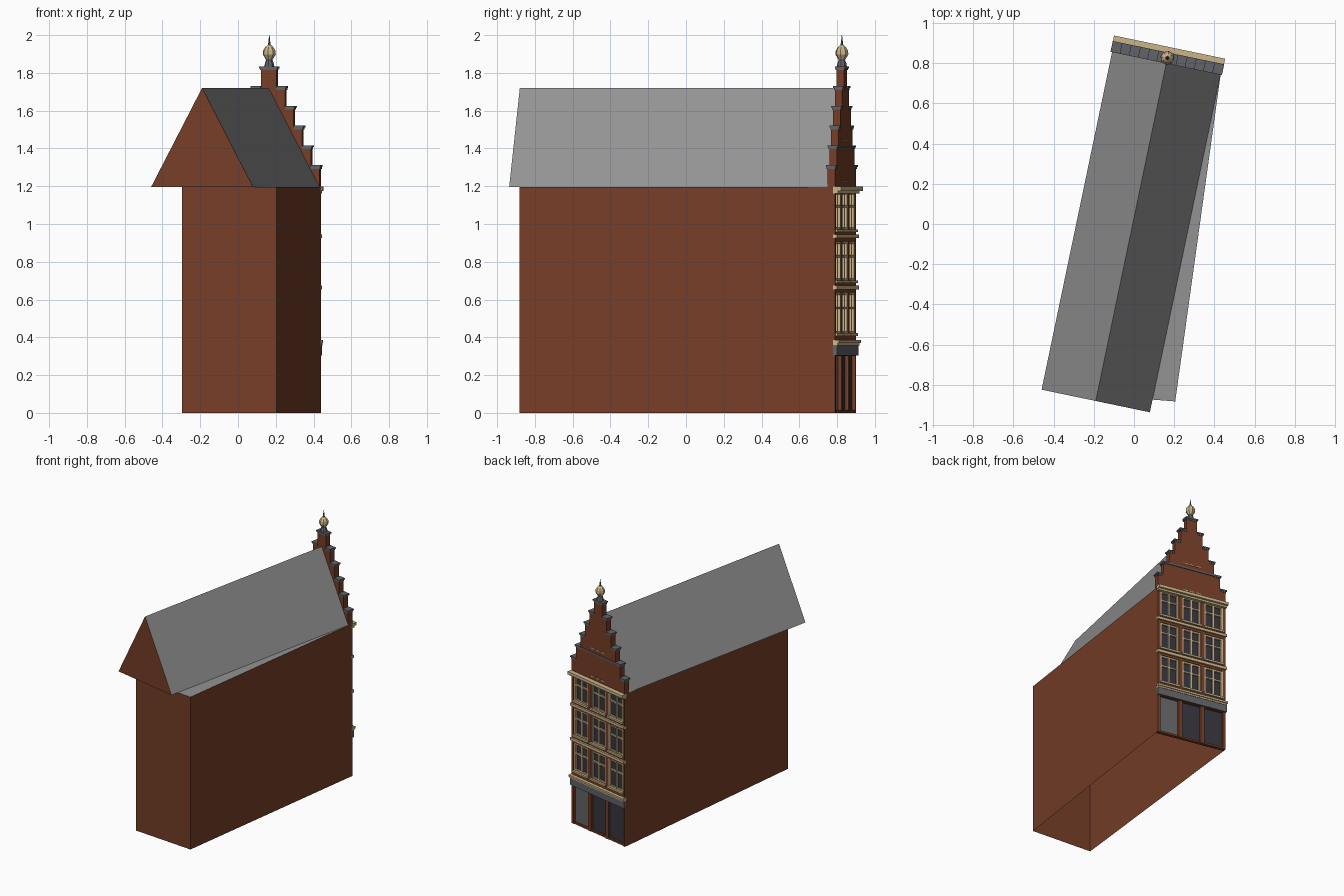
import bpy, bmesh, math
from mathutils import Matrix, Vector

if "Cube" in bpy.data.objects:
    bpy.data.objects.remove(bpy.data.objects["Cube"])


def material(name, rgb):
    m = bpy.data.materials.new(name)
    m.diffuse_color = (*rgb, 1)
    m.use_nodes = True
    m.node_tree.nodes["Principled BSDF"].inputs["Base Color"].default_value = m.diffuse_color
    return m


BRICK = material("red brick", (0.18, 0.048, 0.02))
ROOF = material("roof grey", (0.29, 0.29, 0.295))
STONE = material("sandstone", (0.60, 0.46, 0.25))
SLATE = material("blue grey stone", (0.12, 0.125, 0.14))
GLASS = material("dark glass", (0.035, 0.036, 0.046))
DOOR = material("door grey", (0.13, 0.13, 0.13))

# Street facade frame: x along the facade, y outward, turned and moved to its place
FACADE = Matrix.Translation((0.17, 0.845, 0)) @ Matrix.Rotation(math.radians(-11.8), 4, 'Z')
HW = 0.275                      # half facade width
EAVES = 1.195
BAYS = (-0.18, 0.0, 0.18)
FLOORS = ((0.422, 0.637), (0.702, 0.907), (0.972, 1.168))


def finish(bm, name, mats, frame=True):
    if frame:
        bm.transform(FACADE)
    me = bpy.data.meshes.new(name)
    bm.to_mesh(me)
    bm.free()
    for m in mats:
        me.materials.append(m)
    ob = bpy.data.objects.new(name, me)
    bpy.context.collection.objects.link(ob)
    return ob


def boxes(name, mat, items):
    """One object from boxes (x0, x1, y0, y1, z0, z1) in the facade frame."""
    bm = bmesh.new()
    for x0, x1, y0, y1, z0, z1 in items:
        m = Matrix.Translation(((x0 + x1) / 2, (y0 + y1) / 2, (z0 + z1) / 2)) \
            @ Matrix.Diagonal((x1 - x0, y1 - y0, z1 - z0, 1))
        bmesh.ops.create_cube(bm, size=1, matrix=m)
    return finish(bm, name, [mat])


def prism(name, profile, y0, y1, mats):
    """Extrude an x-z profile along the facade depth; returns the bmesh object."""
    bm = bmesh.new()
    f = bm.faces.new([bm.verts.new((x, y0, z)) for x, z in profile])
    ext = bmesh.ops.extrude_face_region(bm, geom=[f])
    bmesh.ops.translate(bm, vec=(0, y1 - y0, 0),
                        verts=[v for v in ext["geom"] if isinstance(v, bmesh.types.BMVert)])
    bmesh.ops.recalc_face_normals(bm, faces=bm.faces)
    for f in bm.faces:          # sloping faces take the second material
        if len(mats) > 1 and f.normal.z > 0.1:
            f.material_index = 1
    return finish(bm, name, mats)


# House body: irregular plan, open below, grey flat top
bm = bmesh.new()
plan = [FACADE @ Vector((-HW, -0.03, 0)), Vector((-0.297, -0.842, 0)),
        Vector((0.205, -0.882, 0)), FACADE @ Vector((HW, -0.03, 0))]
low = [bm.verts.new(p) for p in plan]
top = [bm.verts.new((p.x, p.y, EAVES)) for p in plan]
for i in range(4):
    j = (i + 1) % 4
    bm.faces.new((low[i], low[j], top[j], top[i]))
bm.faces.new(top).material_index = 1
bmesh.ops.recalc_face_normals(bm, faces=bm.faces)
finish(bm, "house_body", [BRICK, ROOF], frame=False)

# Gabled roof
prism("roof", [(-HW, 1.197), (HW, 1.197), (0, 1.72)], -0.04, -1.762, [BRICK, ROOF])

# Facade piers and spandrels around the openings
edges = [-HW] + [c + s * 0.075 for c in BAYS for s in (-1, 1)] + [HW]
wall = [(edges[i], edges[i + 1], -0.03, 0, 0, EAVES) for i in (0, 2, 4, 6)]
levels = [0.30, FLOORS[0][0], FLOORS[0][1], FLOORS[1][0], FLOORS[1][1], FLOORS[2][0], FLOORS[2][1], EAVES]
for c in BAYS:
    wall += [(c - 0.075, c + 0.075, -0.03, 0, levels[k], levels[k + 1]) for k in (0, 2, 4, 6)]
    wall.append((c - 0.075, c + 0.075, -0.03, -0.004, 0, 0.014))
boxes("facade_wall", BRICK, wall)

# Windows: glass, stone frame with cross bars, projecting sill
glass, frames, sills = [], [], []
for z0, z1 in FLOORS:
    bar = z0 + 0.62 * (z1 - z0)
    for c in BAYS:
        glass.append((c - 0.075, c + 0.075, -0.026, -0.018, z0, z1))
        for x, w in ((-0.068, 0.007), (0, 0.007), (0.068, 0.007)):
            frames.append((c + x - w, c + x + w, -0.026, -0.004, z0, z1))
        for z, h in ((z0 + 0.005, 0.005), (bar, 0.006), (z1 - 0.006, 0.006)):
            frames.append((c - 0.075, c + 0.075, -0.026, -0.006, z - h, z + h))
        sills.append((c - 0.082, c + 0.082, -0.02, 0.011, z0 - 0.014, z0))
boxes("window_glass", GLASS, glass)
boxes("window_frames", STONE, frames)
boxes("window_sills", STONE, sills)

# Shopfront: two dark panes and a grey door bay
boxes("shop_glass", GLASS, [(c - 0.075, c + 0.075, -0.026, -0.018, 0.014, 0.30) for c in BAYS[:2]])
boxes("shop_door", DOOR, [(BAYS[2] - 0.075, BAYS[2] + 0.075, -0.026, -0.018, 0.014, 0.30)])
boxes("shop_fascia", SLATE, [(-HW - 0.004, HW + 0.004, -0.01, 0.012, 0.303, 0.36)])

# Stone cornices
boxes("cornices", STONE, [
    (-HW - 0.004, HW + 0.004, -0.01, 0.016, 0.358, 0.37),
    (-HW - 0.007, HW + 0.007, -0.01, 0.024, 0.37, 0.385),
    (-HW - 0.004, HW + 0.004, -0.01, 0.013, 0.653, 0.675),
    (-HW - 0.004, HW + 0.004, -0.01, 0.013, 0.925, 0.945),
    (-HW - 0.003, HW + 0.003, -0.01, 0.018, 1.162, 1.176),
    (-HW - 0.007, HW + 0.007, -0.01, 0.035, 1.176, 1.198)])

# Stepped gable and its copings
widths = [HW - 0.0466 * i for i in range(6)]
heights = [1.302 + 0.1045 * i for i in range(6)]
right = [(HW, EAVES)]
for i, (w, h) in enumerate(zip(widths, heights)):
    right.append((w, h))
    if i < 5:
        right.append((widths[i + 1], h))
prism("stepped_gable", right + [(-x, z) for x, z in reversed(right)], 0, -0.04, [BRICK])
caps = []
for i, (w, h) in enumerate(zip(widths, heights)):
    spans = [(widths[i + 1], w + 0.004)] if i < 5 else [(-w - 0.004, w + 0.004)]
    for a, b in spans:
        for s in ((1, -1) if i < 5 else (1,)):
            for grow, z0, z1 in ((0, h - 0.010, h), (0.004, h, h + 0.010)):
                lo, hi = (a, b + grow) if i < 5 else (a - grow, b + grow)
                x0, x1 = sorted((s * lo, s * hi))
                caps.append((x0, x1, -0.044 - grow, 0.003 + grow, z0, z1))
boxes("gable_copings", SLATE, caps)

# Gable string course and small stone blocks
boxes("gable_string_course", SLATE, [(-widths[1], widths[1], -0.01, 0.006, 1.402, 1.414)])
boxes("gable_blocks", STONE,
      [(x - 0.018, x + 0.018, -0.01, 0.004, 1.22, 1.228) for x in (-0.05, 0, 0.05)] +
      [(x - 0.018, x + 0.018, -0.01, 0.004, 1.44, 1.448) for x in (-0.05, 0, 0.05)])


# Finial: grey foot, eight-sided stone bulb, spike
def turned(name, mat, profile, sides=8):
    bm = bmesh.new()
    for (r0, z0), (r1, z1) in zip(profile, profile[1:]):
        bmesh.ops.create_cone(bm, segments=sides, radius1=r0, radius2=r1, depth=z1 - z0,
                              matrix=Matrix.Translation((0, -0.02, (z0 + z1) / 2)))
    bmesh.ops.remove_doubles(bm, verts=bm.verts, dist=0.0005)
    return finish(bm, name, [mat])


turned("finial_foot", SLATE, [(0.027, 1.834), (0.024, 1.85), (0.017, 1.868)])
turned("finial_bulb", STONE, [(0.017, 1.868), (0.035, 1.898), (0.033, 1.918), (0.022, 1.936), (0.009, 1.948)])
turned("finial_spike", SLATE, [(0.008, 1.946), (0.005, 1.965), (0.001, 2.0)])
